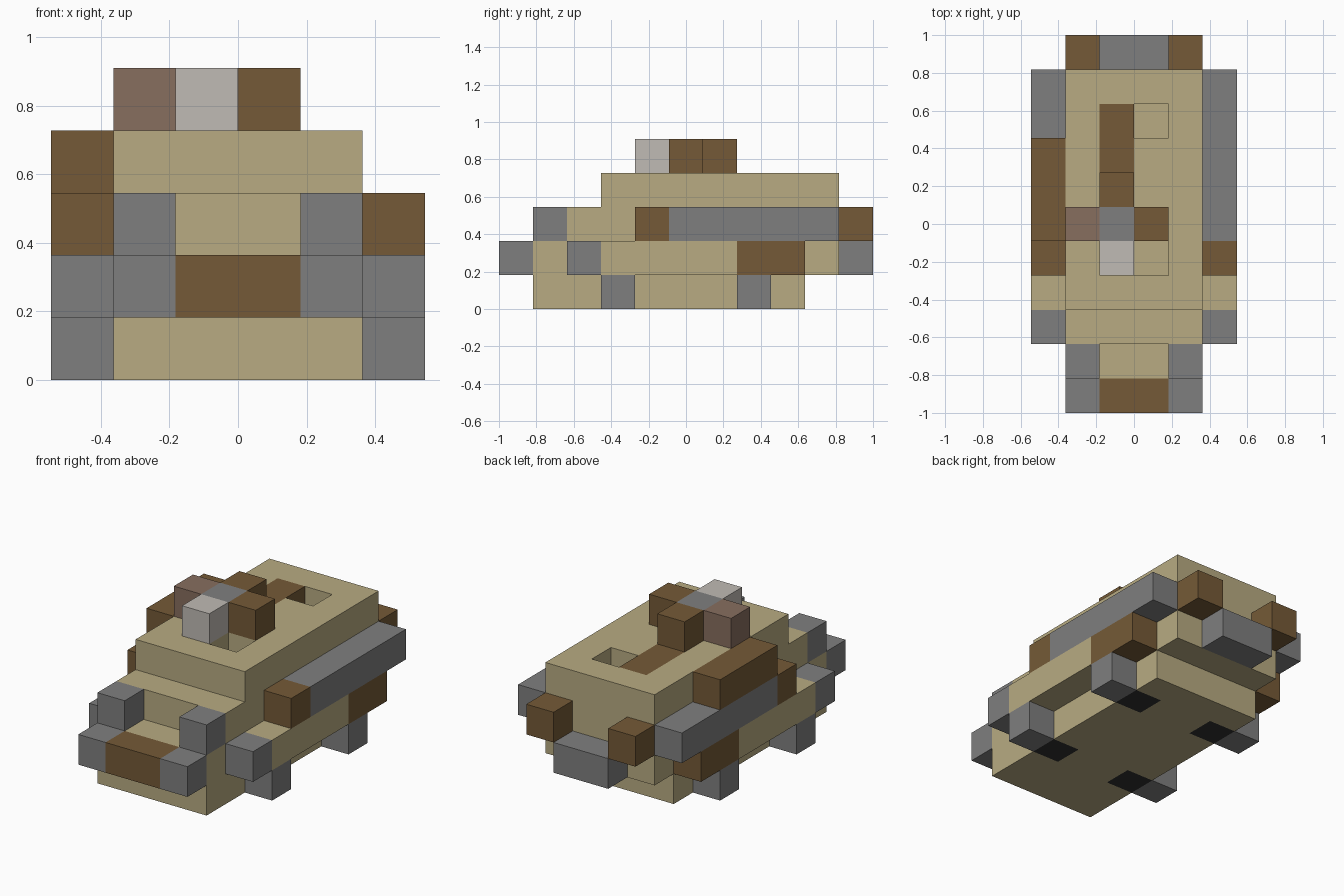
import bpy

if "Cube" in bpy.data.objects:
    bpy.data.objects.remove(bpy.data.objects["Cube"])

U = 2 / 11  # edge of one block


def linear(c):
    return c / 12.92 if c <= 0.04045 else ((c + 0.055) / 1.055) ** 2.4


def material(name, hex_code):
    rgb = [linear(v / 255) for v in bytes.fromhex(hex_code)]
    mat = bpy.data.materials.new(name)
    mat.use_nodes = True
    mat.diffuse_color = (*rgb, 1)
    bsdf = next(n for n in mat.node_tree.nodes if n.type == "BSDF_PRINCIPLED")
    bsdf.inputs["Base Color"].default_value = (*rgb, 1)
    return mat


TAN = material("sand", "B8AB82")
BROWN = material("brown", "755A37")
GRAY = material("gray", "7F7F7F")
LIGHT = material("light_gray", "C0BBB5")
MAUVE = material("dusty_mauve", "876E5F")
DARK = material("charcoal", "2F2F2F")


def block(name, x, y, z, mat=None):
    """Box over block ranges (start, end) on each axis."""
    corners = [((a - 3) * U, (b - 5.5) * U, c * U) for a in x for b in y for c in z]
    faces = [(0, 1, 3, 2), (4, 6, 7, 5), (0, 4, 5, 1),
             (2, 3, 7, 6), (0, 2, 6, 4), (1, 5, 7, 3)]
    mesh = bpy.data.meshes.new(name)
    mesh.from_pydata(corners, [], faces)
    if mat:
        mesh.materials.append(mat)
    obj = bpy.data.objects.new(name, mesh)
    bpy.context.scene.collection.objects.link(obj)
    return obj


def pair(name, x, y, z, mat):
    """The same box on both sides."""
    block("left_" + name, x, y, z, mat)
    block("right_" + name, (6 - x[1], 6 - x[0]), y, z, mat)


def cut(target, name, x, y, z):
    cutter = block(name, x, y, z)
    cutter.hide_render = cutter.hide_viewport = True
    mod = target.modifiers.new(name, "BOOLEAN")
    mod.operation = "DIFFERENCE"
    mod.solver = "EXACT"
    mod.object = cutter


# Hull, one slab per layer
base = block("hull_base", (1, 5), (1, 9), (0, 1), TAN)
block("hull_middle", (1, 5), (1, 10), (1, 2), TAN)
block("hull_upper", (1, 5), (2, 10), (2, 3), TAN)
deck = block("deck", (1, 5), (3, 10), (3, 4), TAN)

# Deck hatches and the brown panel beside the rear one
cut(deck, "front_hatch_cutter", (3, 4), (4, 5), (2, 5))
cut(deck, "rear_hatch_cutter", (3, 4), (8, 9), (2, 5))
cut(deck, "panel_cutter", (2, 3), (7, 9), (2, 5))
block("deck_panel", (2, 3), (7, 9), (3, 4), BROWN)

# Wheels with dark axle blocks set into the base
for end, j in (("front", 3), ("rear", 7)):
    pair(end + "_wheel", (5, 6), (j, j + 1), (0, 1), GRAY)
    pair(end + "_axle", (4, 5), (j, j + 1), (0, 1), DARK)
    for side, x in (("left", (4, 6)), ("right", (0, 2))):
        cut(base, f"{side}_{end}_axle_cutter", x, (j, j + 1), (-1, 2))

# Side pods and rails
pair("front_fender", (5, 6), (2, 3), (1, 2), GRAY)
pair("side_pod", (5, 6), (3, 7), (1, 2), TAN)
pair("rear_fender", (5, 6), (7, 9), (1, 2), BROWN)
pair("rail_tip", (5, 6), (4, 5), (2, 3), BROWN)
pair("rail", (5, 6), (5, 10), (2, 3), GRAY)
block("right_bedroll", (0, 1), (5, 8), (3, 4), BROWN)

# Front bumper and lamps
block("front_bumper", (2, 4), (0, 1), (1, 2), BROWN)
pair("bumper_end", (4, 5), (0, 1), (1, 2), GRAY)
pair("front_lamp", (4, 5), (1, 2), (2, 3), GRAY)

# Rear bumper and boxes
block("rear_bumper", (2, 4), (10, 11), (1, 2), GRAY)
pair("rear_box", (4, 5), (10, 11), (2, 3), BROWN)

# Roof mount
block("mount_core", (2, 3), (5, 6), (4, 5), GRAY)
block("mount_muzzle", (2, 3), (4, 5), (4, 5), LIGHT)
block("mount_rear", (2, 3), (6, 7), (4, 5), BROWN)
block("mount_left", (3, 4), (5, 6), (4, 5), BROWN)
block("mount_right", (1, 2), (5, 6), (4, 5), MAUVE)
